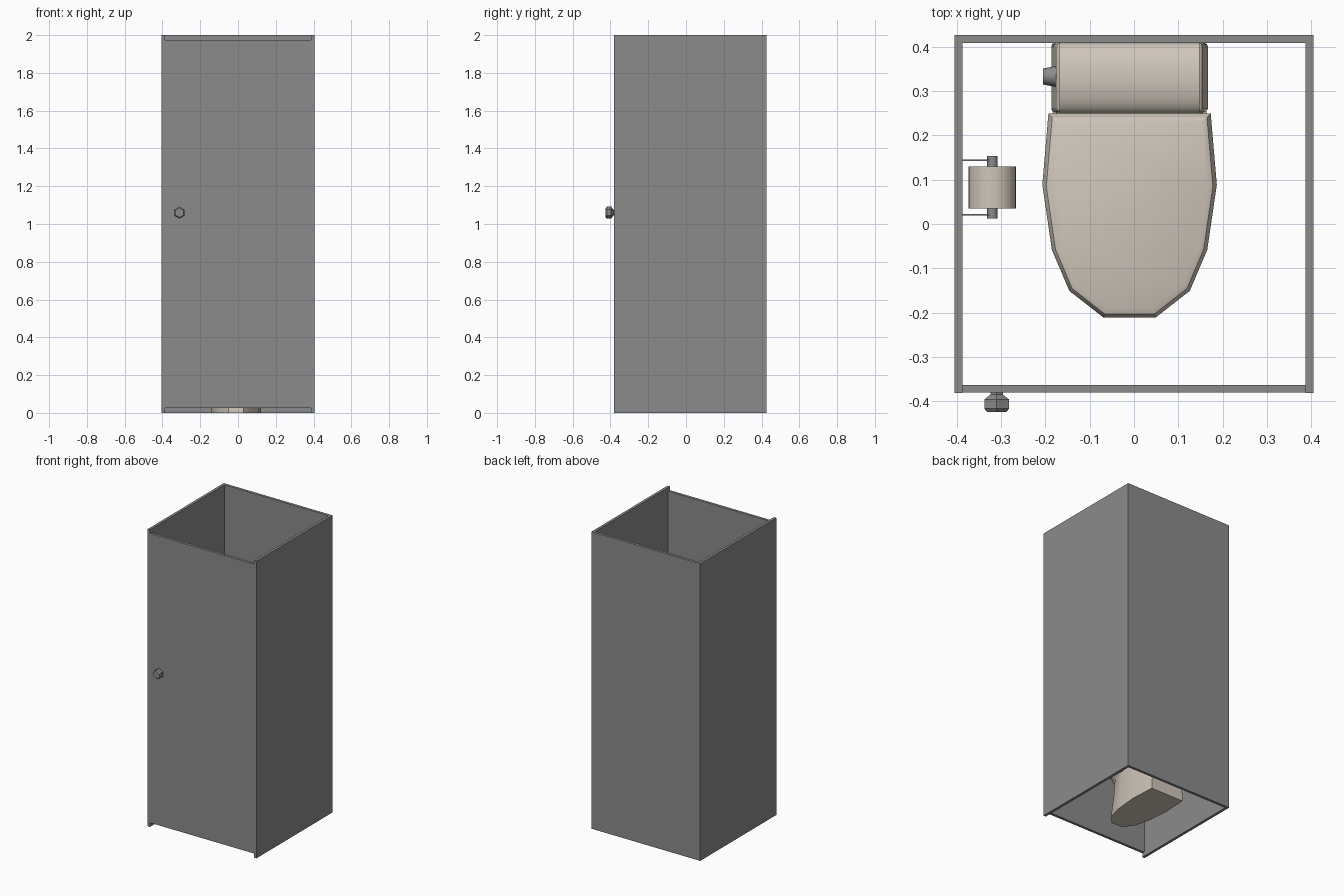
import bpy, bmesh, math
from mathutils import Matrix

if "Cube" in bpy.data.objects:
    bpy.data.objects.remove(bpy.data.objects["Cube"])

def material(name, rgb):
    m = bpy.data.materials.new(name)
    m.diffuse_color = (*rgb, 1)
    m.use_nodes = True
    m.node_tree.nodes["Principled BSDF"].inputs["Base Color"].default_value = m.diffuse_color
    return m

GREY = material("grey", (0.26, 0.26, 0.26))
CREAM = material("cream", (0.63, 0.57, 0.50))
CX = -0.01  # toilet centre line

def finish(name, bm, mat, smooth=None, bevel=0):
    bmesh.ops.recalc_face_normals(bm, faces=bm.faces)
    me = bpy.data.meshes.new(name)
    bm.to_mesh(me)
    bm.free()
    ob = bpy.data.objects.new(name, me)
    bpy.context.collection.objects.link(ob)
    me.materials.append(mat)
    if bevel:
        b = ob.modifiers.new("bevel", 'BEVEL')
        b.width, b.segments = bevel, 2
    if smooth:
        bpy.ops.object.select_all(action='DESELECT')
        ob.select_set(True)
        bpy.context.view_layer.objects.active = ob
        bpy.ops.object.shade_smooth_by_angle(angle=math.radians(smooth))
    return ob

def box(name, x0, x1, y0, y1, z0, z1, mat, **kw):
    bm = bmesh.new()
    bmesh.ops.create_cube(bm, size=1, matrix=Matrix.Translation(
        ((x0 + x1) / 2, (y0 + y1) / 2, (z0 + z1) / 2)) @ Matrix.Diagonal((x1 - x0, y1 - y0, z1 - z0, 1)))
    return finish(name, bm, mat, **kw)

def loft(name, rings, mat, **kw):
    bm = bmesh.new()
    vs = [[bm.verts.new(p) for p in r] for r in rings]
    n = len(vs[0])
    for a, b in zip(vs, vs[1:]):
        for i in range(n):
            j = (i + 1) % n
            bm.faces.new((a[i], a[j], b[j], b[i]))
    bm.faces.new(vs[0])
    bm.faces.new(vs[-1])
    return finish(name, bm, mat, **kw)

# egg-shaped outline: fraction from back to front, fraction of half width
OUTLINE = [(0, .93), (.35, 1), (.67, .89), (.87, .69), (1, .30)]

def egg(z, hw, yb, yf):
    half = [(w * hw, yb + (yf - yb) * u) for u, w in OUTLINE]
    return [(CX + x, y, z) for x, y in half] + [(CX - x, y, z) for x, y in reversed(half)]

def lathe_y(name, cx, cz, prof, sides, mat, start=0, **kw):
    rings = [[(cx + r * math.cos(start + 2 * math.pi * i / sides), y,
               cz + r * math.sin(start + 2 * math.pi * i / sides)) for i in range(sides)]
             for y, r in prof]
    return loft(name, rings, mat, **kw)

# cubicle walls and door
box("left_wall", -.405, -.387, -.382, .427, 0, 2, GREY)
box("right_wall", .387, .405, -.382, .427, 0, 2, GREY)
box("back_wall", -.387, .387, .409, .427, 0, 2, GREY)
box("door", -.387, .387, -.381, -.363, .027, 1.975, GREY)

# six-sided door knob
lathe_y("door_knob", -.31, 1.06,
        [(-.37, .016), (-.385, .016), (-.396, .032), (-.417, .032), (-.425, .025)],
        6, GREY, start=math.pi / 2)

# toilet pedestal, bowl and closed lid
loft("bowl", [egg(0, .132, .305, -.18), egg(.03, .132, .305, -.18), egg(.15, .122, .305, -.165),
              egg(.26, .118, .30, -.155), egg(.31, .165, .28, -.18), egg(.385, .188, .25, -.20)],
     CREAM, smooth=40)
loft("seat_lid", [egg(.385, .19, .25, -.205), egg(.395, .197, .25, -.211), egg(.415, .197, .25, -.211),
                  egg(.432, .188, .24, -.203), egg(.437, .175, .23, -.19)], CREAM, smooth=30)
box("rear_ledge", CX - .165, CX + .165, .22, .409, .27, .40, CREAM, smooth=40, bevel=.012)

# water tank, narrowing upward, with rounded cover
def rect(z, hw, y0, y1):
    return [(CX + sx * hw, y, z) for sx, y in ((-1, y0), (1, y0), (1, y1), (-1, y1))]

loft("tank", [rect(.39, .177, .252, .409), rect(.68, .164, .252, .409)], CREAM, smooth=40, bevel=.008)
N = 12
cover = [(.250, .675), (.250, .700)]
for i in range(1, N):
    a = math.pi * i / N
    cover.append((.3295 - .0795 * math.cos(a), .700 + .035 * math.sin(a)))
cover += [(.409, .700), (.409, .675)]
loft("tank_cover", [[(CX + s * (.158 - d), y, z) for y, z in cover] for s, d in ((-1, 0), (1, 0))],
     CREAM, smooth=40)

# flush lever on the tank side
bm = bmesh.new()
bmesh.ops.create_cone(bm, cap_ends=True, segments=12, radius1=.025, radius2=.018, depth=.037,
                      matrix=Matrix.Translation((-.187, .333, .61)) @ Matrix.Rotation(-math.pi / 2, 4, 'Y'))
finish("flush_button", bm, GREY, smooth=40)

# paper roll on its holder
RX, RZ = -.32, .65
lathe_y("paper_roll", RX, RZ, [(.035, .054), (.13, .054)], 24, CREAM, smooth=40)
lathe_y("roll_rod", RX, RZ, [(.012, .012), (.153, .012)], 12, GREY, smooth=40)
for n, y in (("front", .021), ("back", .144)):
    box("roll_arm_" + n, -.39, RX, y - .002, y + .002, RZ - .01, RZ + .01, GREY)
